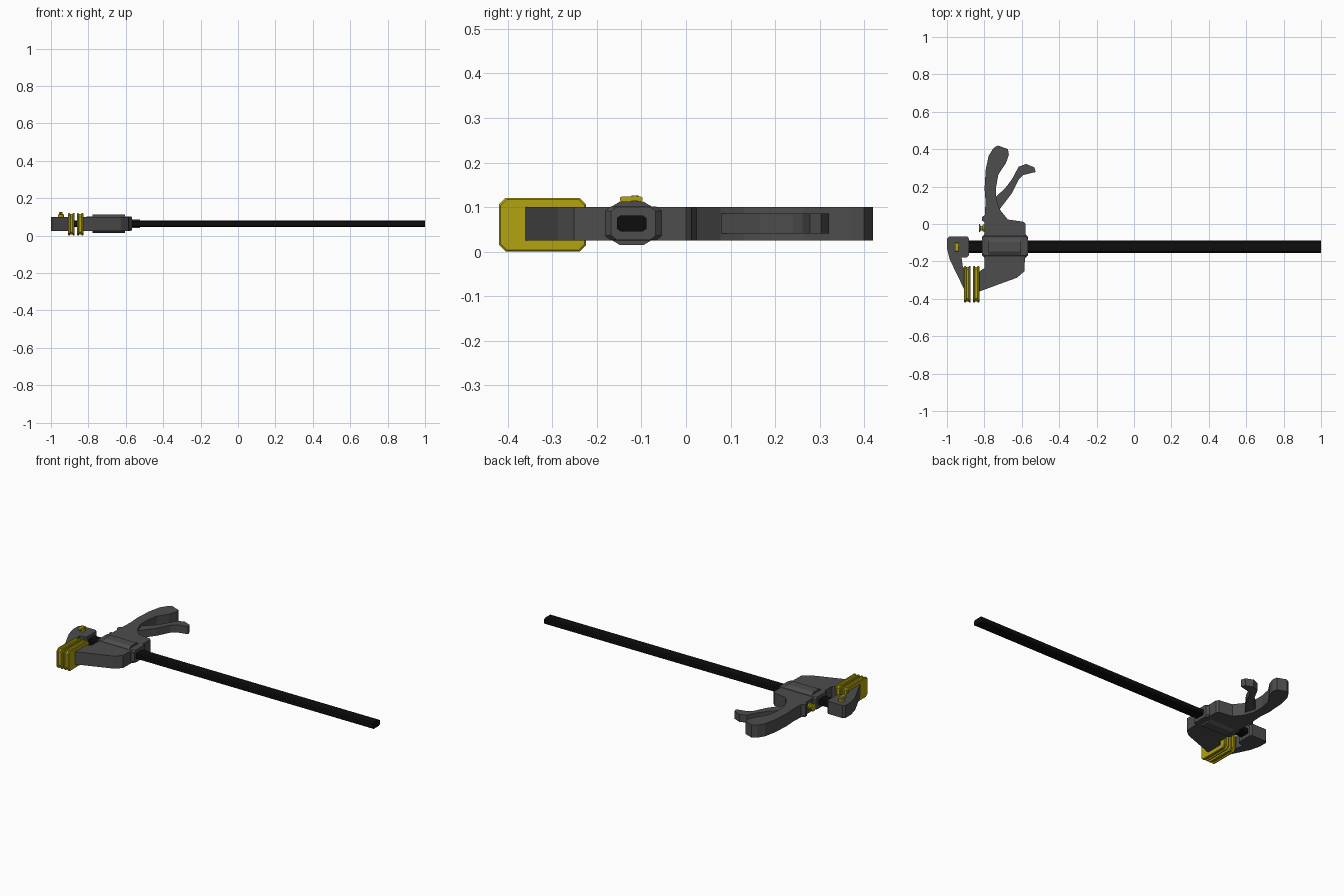
import bpy, bmesh
from mathutils import Vector


def material(name, rgb):
    m = bpy.data.materials.new(name)
    m.diffuse_color = (*rgb, 1)
    return m


GREY = material("dark_grey", (0.075, 0.075, 0.075))
BLACK = material("black", (0.004, 0.004, 0.004))
YELLOW = material("yellow", (0.45, 0.37, 0.005))
BAR_Y, MID_Z = -0.122, 0.0635


def loft(name, rings, mat):
    """Skin a list of equal-length point rings and cap both ends."""
    bm = bmesh.new()
    loops = [[bm.verts.new(p) for p in ring] for ring in rings]
    for a, b in zip(loops, loops[1:]):
        for i in range(len(a)):
            j = (i + 1) % len(a)
            bm.faces.new((a[i], a[j], b[j], b[i]))
    bm.faces.new(loops[0][::-1])
    bm.faces.new(loops[-1])
    bmesh.ops.recalc_face_normals(bm, faces=bm.faces)
    mesh = bpy.data.meshes.new(name)
    bm.to_mesh(mesh)
    bm.free()
    mesh.materials.append(mat)
    ob = bpy.data.objects.new(name, mesh)
    bpy.context.collection.objects.link(ob)
    return ob


def plate(name, outline, z0, z1, mat):
    return loft(name, [[(x, y, z) for x, y in outline] for z in (z0, z1)], mat)


def octagon(hu, hv, cu, cv):
    """Rectangle of half sizes hu, hv with corners cut by cu, cv."""
    return [(hu, hv - cv), (hu - cu, hv), (cu - hu, hv), (-hu, hv - cv),
            (-hu, cv - hv), (cu - hu, -hv), (hu - cu, -hv), (hu, cv - hv)]


def along_x(name, sections, cy, cz, mat):
    """Loft (x, hy, hz, cut_y, cut_z) octagon sections along x."""
    return loft(name, [[(x, cy + u, cz + v) for u, v in octagon(hy, hz, a, b)]
                       for x, hy, hz, a, b in sections], mat)


def spool(name, base, axis, profile, mat):
    """Turned part from (distance, radius) steps along an axis."""
    axis = Vector(axis)
    side = axis.orthogonal().normalized()
    up = axis.cross(side)
    from math import cos, sin, tau
    rings = [[Vector(base) + axis * d + (side * cos(i * tau / 12) + up * sin(i * tau / 12)) * r
              for i in range(12)] for d, r in profile]
    return loft(name, rings, mat)


# long bar
along_x("bar", [(-0.96, 0.033, 0.018, 0.008, 0.006), (1.0, 0.033, 0.018, 0.008, 0.006)],
        BAR_Y, MID_Z, BLACK)

# fixed jaw at the end of the bar
plate("fixed_jaw", [(-1, -0.08), (-0.988, -0.067), (-0.892, -0.067), (-0.882, -0.078),
                    (-0.882, -0.168), (-0.892, -0.178), (-0.922, -0.18), (-0.915, -0.23),
                    (-0.9, -0.24), (-0.9, -0.365), (-0.915, -0.335), (-0.985, -0.19), (-1, -0.13)],
      0.025, 0.1, GREY)

# sliding body with moving jaw and grip
plate("body_and_grip", [(-0.825, -0.36), (-0.625, -0.287), (-0.585, -0.252), (-0.58, 0.0),
                        (-0.592, 0.012), (-0.675, 0.024), (-0.717, 0.077), (-0.736, 0.13),
                        (-0.738, 0.195), (-0.725, 0.265), (-0.685, 0.325), (-0.669, 0.37),
                        (-0.674, 0.4), (-0.728, 0.42), (-0.752, 0.405), (-0.777, 0.365),
                        (-0.793, 0.29), (-0.799, 0.19), (-0.794, 0.12), (-0.797, 0.05),
                        (-0.813, 0.035), (-0.813, 0.018), (-0.8, 0.01), (-0.8, -0.235),
                        (-0.828, -0.255)], 0.025, 0.1, GREY)

# collar around the bar
along_x("collar", [(-0.813, 0.05, 0.037, 0.012, 0.01), (-0.8, 0.063, 0.038, 0.012, 0.01),
                   (-0.58, 0.063, 0.038, 0.012, 0.01), (-0.567, 0.05, 0.037, 0.012, 0.01)],
        BAR_Y + 0.004, MID_Z, GREY)

# raised panels above and below the collar
along_x("raised_panels", [(-0.777, 0.046, 0.049, 0.02, 0.012), (-0.603, 0.046, 0.049, 0.02, 0.012)],
        BAR_Y, MID_Z, GREY)

# squeeze trigger
plate("trigger", [(-0.745, 0.06), (-0.717, 0.08), (-0.653, 0.165), (-0.615, 0.24),
                  (-0.592, 0.262), (-0.525, 0.278), (-0.533, 0.303), (-0.577, 0.321),
                  (-0.617, 0.306), (-0.652, 0.24), (-0.69, 0.19), (-0.745, 0.14)],
      0.041, 0.086, GREY)

# soft pads: two flanges with a shallow groove, one on each jaw
for label, x in (("fixed", -0.908), ("moving", -0.861)):
    along_x(label + "_pad",
            [(x + d, 0.0975 - i, 0.06 - i, 0.014, 0.014) for d, i in
             ((0, 0.003), (0.003, 0), (0.009, 0), (0.012, 0.006),
              (0.023, 0.006), (0.026, 0), (0.032, 0), (0.035, 0.003))],
            -0.322, 0.0605, YELLOW)

# lock button on the fixed jaw and release button beside the grip
spool("lock_button", (-0.947, -0.115, 0.095), (0, 0, 1),
      [(0, 0.016), (0.017, 0.016), (0.02, 0.009), (0.031, 0.008)], YELLOW)
wing = along_x("lock_button_wing", [(-0.957, 0.025, 0.006, 0.004, 0.003),
                                    (-0.937, 0.025, 0.006, 0.004, 0.003)], -0.123, 0.118, YELLOW)
spool("release_button", (-0.79, -0.022, MID_Z), (-1, 0, 0),
      [(0, 0.02), (0.018, 0.02), (0.021, 0.012), (0.03, 0.013), (0.034, 0.023), (0.04, 0.022)], YELLOW)
